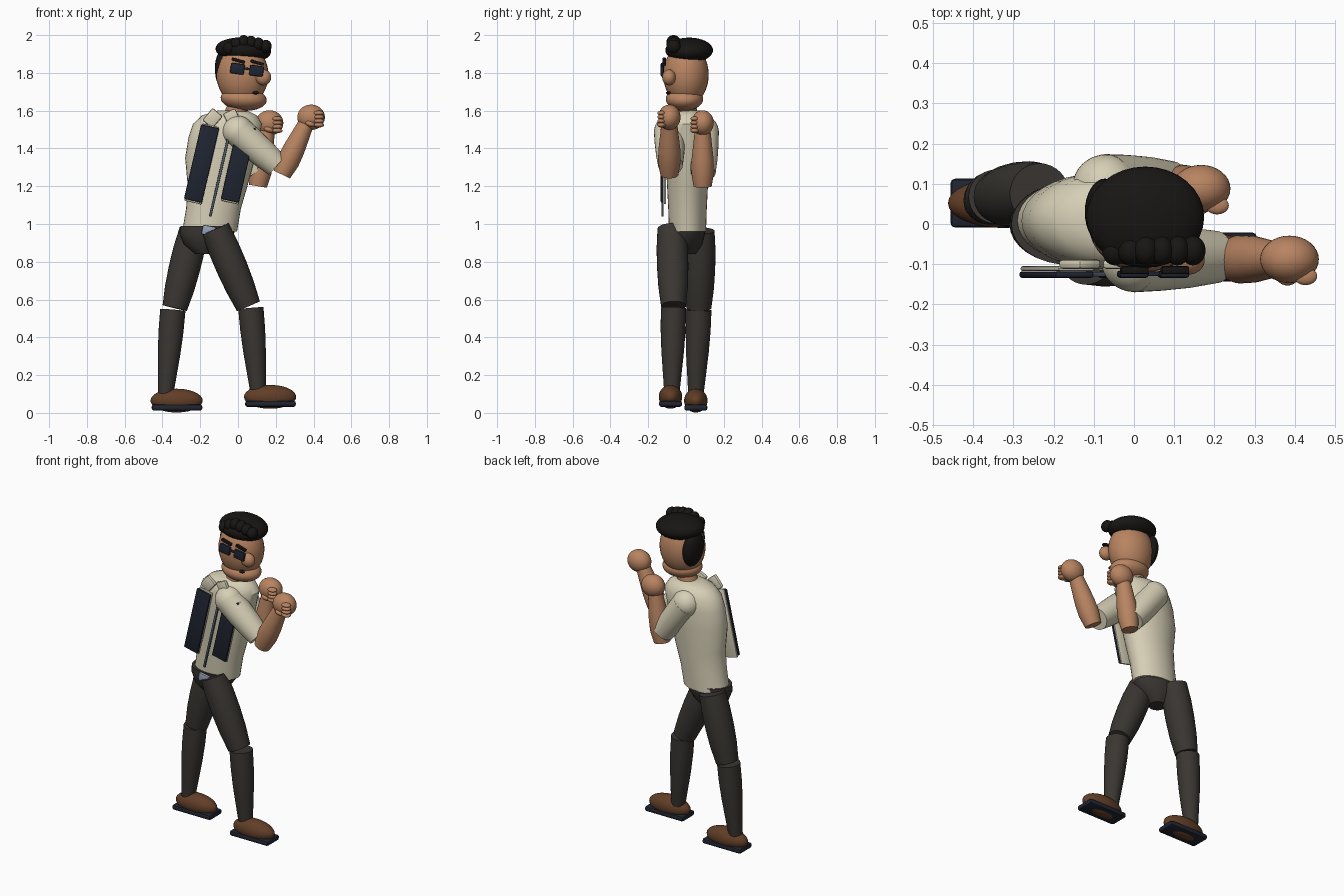
import bpy, bmesh, math
from mathutils import Vector

if "Cube" in bpy.data.objects:
    bpy.data.objects.remove(bpy.data.objects["Cube"])


def material(name, rgb):
    m = bpy.data.materials.new(name)
    m.diffuse_color = (*rgb, 1)
    m.use_nodes = True
    m.node_tree.nodes["Principled BSDF"].inputs["Base Color"].default_value = m.diffuse_color
    return m


SKIN = material("skin", (0.48, 0.23, 0.12))
SHIRT = material("shirt", (0.68, 0.63, 0.47))
TROUSER = material("trouser", (0.042, 0.037, 0.032))
NAVY = material("navy", (0.014, 0.018, 0.03))
LEATHER = material("leather", (0.12, 0.048, 0.02))
HAIR = material("hair", (0.009, 0.008, 0.007))
STEEL = material("steel", (0.3, 0.36, 0.48))
ZIP = material("zip", (0.08, 0.10, 0.13))


def finish(name, bm, mat, loc=(0, 0, 0), rot=0, smooth=True):
    bmesh.ops.recalc_face_normals(bm, faces=bm.faces)
    me = bpy.data.meshes.new(name)
    bm.to_mesh(me)
    bm.free()
    me.materials.append(mat)
    ob = bpy.data.objects.new(name, me)
    ob.location = loc
    ob.rotation_euler = (0, math.radians(rot), 0)
    bpy.context.collection.objects.link(ob)
    if smooth:
        bpy.ops.object.select_all(action='DESELECT')
        ob.select_set(True)
        bpy.context.view_layer.objects.active = ob
        bpy.ops.object.shade_smooth_by_angle(angle=math.radians(40))
    return ob


def ball(name, loc, radii, mat, rot=0):
    bm = bmesh.new()
    bmesh.ops.create_uvsphere(bm, u_segments=32, v_segments=20, radius=1)
    bmesh.ops.scale(bm, vec=Vector(radii), verts=bm.verts)
    return finish(name, bm, mat, loc, rot)


def box(name, loc, size, mat, rot=0, bevel=0.006):
    bm = bmesh.new()
    bmesh.ops.create_cube(bm, size=1)
    bmesh.ops.scale(bm, vec=Vector(size), verts=bm.verts)
    bmesh.ops.bevel(bm, geom=bm.edges[:], offset=bevel, segments=2,
                    affect='EDGES', profile=0.5)
    return finish(name, bm, mat, loc, rot)


def loft(name, rings, mat, axis=Vector((0, 0, 1)), n=32):
    """rings: (centre, radius in x, radius in y), each square to the axis"""
    axis = axis.normalized()
    u = Vector((0, 1, 0)).cross(axis).normalized()
    v = axis.cross(u)
    bm = bmesh.new()
    loops = []
    for c, rx, ry in rings:
        loops.append([bm.verts.new(Vector(c) + u * rx * math.cos(a) + v * ry * math.sin(a))
                      for a in (2 * math.pi * i / n for i in range(n))])
    for lo, hi in zip(loops, loops[1:]):
        for i in range(n):
            j = (i + 1) % n
            bm.faces.new((lo[i], lo[j], hi[j], hi[i]))
    bm.faces.new(loops[0])
    bm.faces.new(loops[-1])
    return finish(name, bm, mat)


def limb(name, a, b, radii, mat):
    a, b = Vector(a), Vector(b)
    k = len(radii) - 1
    return loft(name, [(a.lerp(b, i / k), r, r) for i, r in enumerate(radii)], mat, b - a)


# Torso and hips
loft("shirt_torso", [((cx, 0.008, z), rx, ry) for z, cx, rx, ry in (
    (0.96, -0.150, 0.145, 0.098), (1.08, -0.130, 0.145, 0.102),
    (1.20, -0.108, 0.158, 0.108), (1.35, -0.095, 0.185, 0.117),
    (1.46, -0.075, 0.187, 0.120), (1.53, -0.055, 0.183, 0.117),
    (1.575, -0.045, 0.145, 0.098), (1.60, -0.03, 0.08, 0.065))], SHIRT)
loft("trouser_hips", [((cx, 0, z), rx, ry) for z, cx, rx, ry in (
    (0.84, -0.175, 0.05, 0.05), (0.89, -0.175, 0.11, 0.085),
    (0.95, -0.165, 0.145, 0.10), (0.99, -0.16, 0.145, 0.102))], TROUSER)
box("belt_buckle", (-0.155, -0.115, 0.965), (0.07, 0.02, 0.05), STEEL, 10)

# Open vest panels over shirt fronts, with collar and zip
for side, x in (("left", -0.193), ("right", 0.002)):
    box(f"vest_panel_{side}", (x, -0.126, 1.32), (0.098, 0.016, 0.405), NAVY, 13)
    box(f"shirt_front_{side}", (x + 0.002, -0.111, 1.318), (0.094, 0.012, 0.42), SHIRT, 13)
box("zip", (-0.1, -0.125, 1.245), (0.014, 0.012, 0.42), ZIP, 13, 0.003)
for side, x, r in (("left", -0.135, 40), ("right", -0.03, -25)):
    box(f"collar_{side}", (x, -0.10, 1.56), (0.07, 0.024, 0.085), SHIRT, r, 0.009)

# Legs: hip, knee, shin top, ankle, shoe centre
for side, hip, knee, shin, ankle, shoe in (
        ("near", (-0.12, -0.075, 0.975), (0.055, -0.066, 0.565), (0.068, -0.066, 0.555),
         (0.107, -0.075, 0.10), (0.17, -0.082, 0.085)),
        ("far", (-0.235, 0.075, 0.965), (-0.335, 0.068, 0.555), (-0.345, 0.068, 0.545),
         (-0.384, 0.052, 0.09), (-0.325, 0.052, 0.065))):
    limb(f"thigh_{side}", hip, knee, (0.076, 0.083, 0.083, 0.078, 0.066), TROUSER)
    limb(f"shin_{side}", shin, ankle, (0.067, 0.066, 0.060, 0.050, 0.040), TROUSER)
    s = Vector(shoe)
    ball(f"shoe_{side}", s, (0.138, 0.062, 0.063), LEATHER)
    box(f"sole_{side}", s + Vector((0.002, 0, -0.037)), (0.268, 0.122, 0.032), NAVY, 0, 0.012)

# Arms raised in a guard: shoulder, sleeve end, elbow, wrist, fist
for side, sh, cuff, elbow, wrist, fist in (
        ("near", (0.0, -0.088, 1.49), (0.205, -0.082, 1.31), (0.232, -0.088, 1.262),
         (0.36, -0.088, 1.53), (0.387, -0.088, 1.565)),
        ("far", (-0.07, 0.092, 1.49), (0.09, 0.092, 1.27), (0.105, 0.088, 1.20),
         (0.152, 0.088, 1.49), (0.167, 0.088, 1.535))):
    ball(f"shoulder_{side}", sh, (0.083, 0.081, 0.083), SHIRT)
    limb(f"sleeve_{side}", sh, cuff, (0.082, 0.080, 0.075, 0.065), SHIRT)
    limb(f"forearm_{side}", elbow, wrist, (0.048, 0.060, 0.058, 0.050, 0.042), SKIN)
    f = Vector(fist)
    ball(f"fist_{side}", f, (0.073, 0.059, 0.067), SKIN)
    for i in range(4):
        ball(f"finger_{side}_{i + 1}", f + Vector((0.040, -0.042, 0.022 - 0.021 * i)),
             (0.029, 0.022, 0.013), SKIN)
    ball(f"thumb_{side}", f + Vector((-0.005, -0.045, -0.035)), (0.027, 0.02, 0.015), SKIN, 20)

# Head
limb("neck", (-0.02, 0, 1.555), (0.018, 0, 1.68), (0.064, 0.056, 0.056), SKIN)
ball("head", (0.024, 0, 1.79), (0.137, 0.120, 0.165), SKIN)
ball("jaw", (0.03, -0.008, 1.662), (0.122, 0.099, 0.062), SKIN, 4)
ball("nose", (0.134, -0.09, 1.776), (0.042, 0.036, 0.042), SKIN)
ball("mouth", (0.094, -0.094, 1.694), (0.017, 0.012, 0.008), HAIR)

# Dark glasses and eyebrows
for side, x, z in (("left", -0.003, 1.822), ("right", 0.098, 1.811)):
    box(f"lens_{side}", (x, -0.125, z), (0.074, 0.018, 0.056), NAVY, 8, 0.007)
    box(f"eyebrow_{side}", (x + 0.004, -0.115, z + 0.043), (0.072, 0.02, 0.016), HAIR, 16, 0.005)
box("glasses_bridge", (0.047, -0.124, 1.822), (0.04, 0.012, 0.012), NAVY, 8, 0.003)

# Hair: cap, back patch and a row of front curls
ball("hair_cap", (0.028, 0.017, 1.92), (0.147, 0.126, 0.066), HAIR, 4)
ball("hair_back", (-0.072, 0.03, 1.81), (0.05, 0.083, 0.11), HAIR, -4)
for i, z in enumerate((1.93, 1.952, 1.965, 1.961, 1.952, 1.94)):
    ball(f"curl_{i + 1}", (-0.048 + 0.039 * i, -0.066, z), (0.031, 0.037, 0.035), HAIR)
